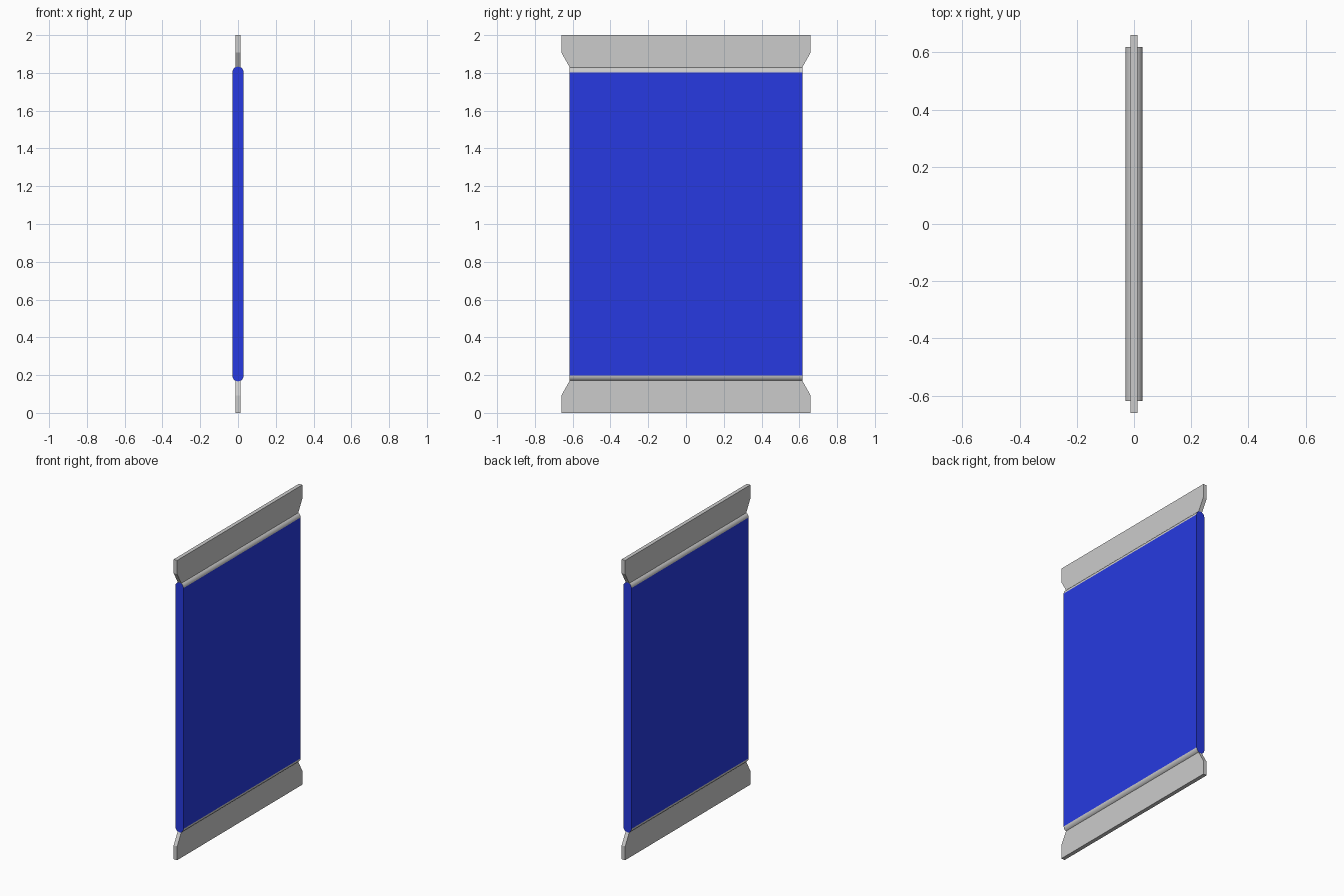
import bpy, bmesh
from math import sin, cos, pi

if "Cube" in bpy.data.objects:
    bpy.data.objects.remove(bpy.data.objects["Cube"])

PANEL_R, PANEL_Y = 0.03, 0.618       # panel half thickness, half width
Z_LOW, Z_HIGH = 0.197, 1.803         # flat part of the panel

blue = bpy.data.materials.new("blue_face")
blue.diffuse_color = (0.02, 0.042, 0.75, 1)
blue.use_nodes = True
blue.node_tree.nodes["Principled BSDF"].inputs["Base Color"].default_value = blue.diffuse_color


def extrude_profile(name, points, offset):
    """Extrude a closed planar profile along the offset vector."""
    bm = bmesh.new()
    face = bm.faces.new([bm.verts.new(p) for p in points])
    result = bmesh.ops.extrude_face_region(bm, geom=[face], use_keep_orig=True)
    moved = [v for v in result["geom"] if isinstance(v, bmesh.types.BMVert)]
    bmesh.ops.translate(bm, verts=moved, vec=offset)
    bmesh.ops.recalc_face_normals(bm, faces=bm.faces)
    mesh = bpy.data.meshes.new(name)
    bm.to_mesh(mesh)
    bm.free()
    obj = bpy.data.objects.new(name, mesh)
    bpy.context.collection.objects.link(obj)
    return obj


# Panel: stadium cross-section, blue flats and ends, grey rounded edges
steps = 12
profile = []
for zc, start in ((Z_HIGH, 0), (Z_LOW, pi)):
    for i in range(steps + 1):
        a = start + pi * i / steps
        profile.append((PANEL_R * cos(a), -PANEL_Y, zc + PANEL_R * sin(a)))
panel = extrude_profile("panel", profile, (0, 2 * PANEL_Y, 0))
panel.data.materials.append(None)
panel.data.materials.append(blue)
bpy.context.view_layer.objects.active = panel
panel.select_set(True)
bpy.ops.object.shade_smooth_by_angle()
for poly in panel.data.polygons:
    n = poly.normal
    if abs(n.x) > 0.999 or abs(n.y) > 0.999:
        poly.material_index = 1
        poly.use_smooth = False

# Rails: flared plates above and below, tucked into the rounded edges
half = [(0.66, 0), (0.66, 0.092), (0.616, 0.17), (0.616, 0.19)]
outline = half + [(-y, z) for y, z in reversed(half)]
for name, place in (("bottom_rail", lambda z: z), ("top_rail", lambda z: 2 - z)):
    extrude_profile(name, [(-0.013, y, place(z)) for y, z in outline], (0.026, 0, 0))
